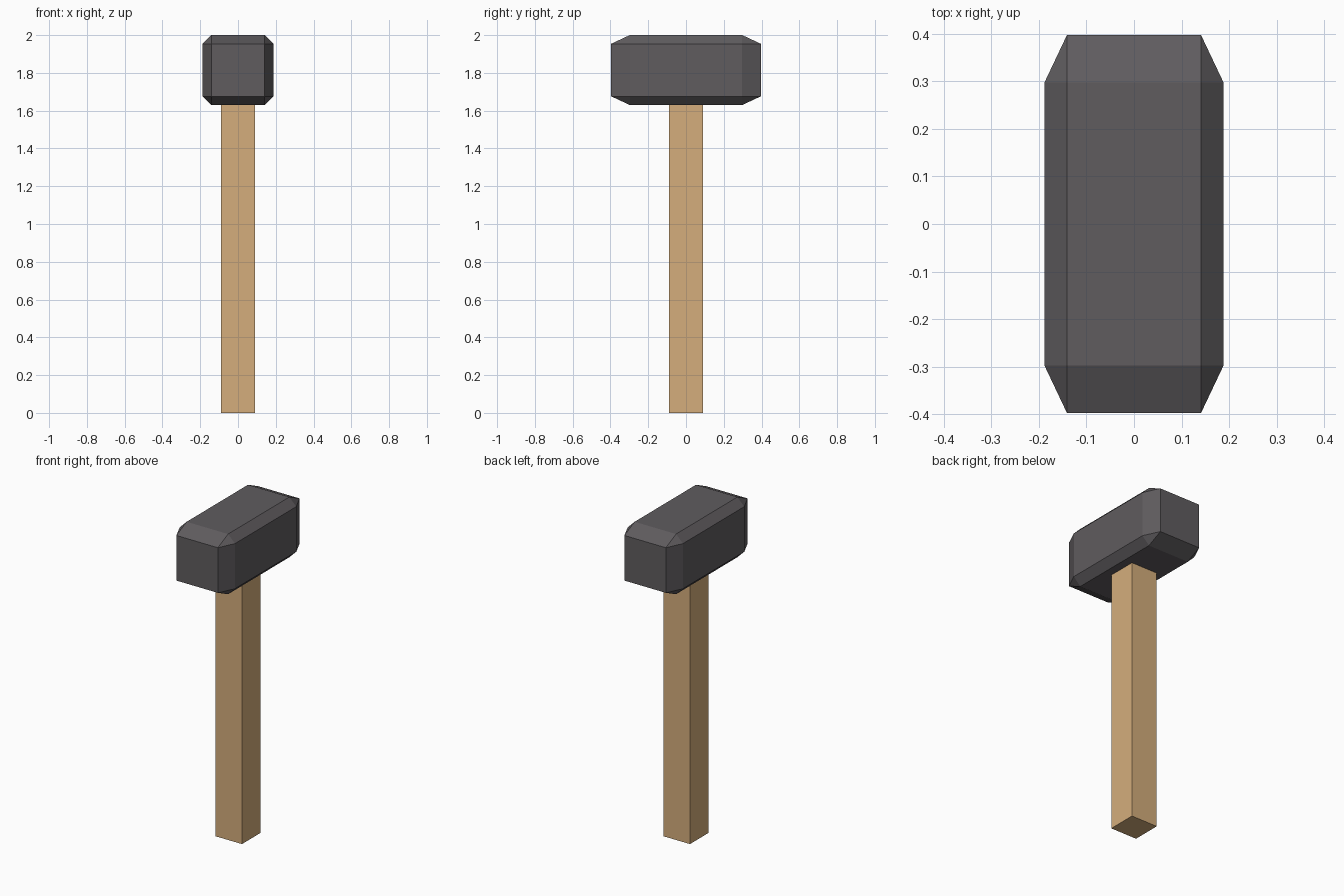
import bpy
import bmesh
from mathutils import Matrix, Vector

default = bpy.data.objects.get("Cube")
if default:
    bpy.data.objects.remove(default, do_unlink=True)


def make_material(name, rgb):
    mat = bpy.data.materials.new(name)
    mat.use_nodes = True
    mat.diffuse_color = (*rgb, 1)
    mat.node_tree.nodes["Principled BSDF"].inputs["Base Color"].default_value = (*rgb, 1)
    return mat


def make_block(name, half_size, centre, mat, chamfer=0):
    """Box whose chamfer is a fraction of each half size, so it stretches with the box."""
    bm = bmesh.new()
    bmesh.ops.create_cube(bm, size=2)
    if chamfer:
        bmesh.ops.bevel(bm, geom=bm.edges[:], offset=chamfer, offset_type='OFFSET',
                        segments=1, profile=0.5, affect='EDGES')
    bm.transform(Matrix.Diagonal((*half_size, 1)))
    mesh = bpy.data.meshes.new(name)
    bm.to_mesh(mesh)
    bm.free()
    mesh.materials.append(mat)
    obj = bpy.data.objects.new(name, mesh)
    obj.location = Vector(centre)
    bpy.context.collection.objects.link(obj)
    return obj


wood = make_material("light wood", (0.66, 0.42, 0.20))
iron = make_material("dark iron", (0.115, 0.107, 0.114))

# Square wooden handle, set slightly into the head
make_block("handle", (0.09, 0.09, 0.82), (0, 0, 0.82), wood)

# Chamfered hammer head, long from front to back
make_block("hammer_head", (0.188, 0.397, 0.185), (0, 0, 1.815), iron, chamfer=0.25)
